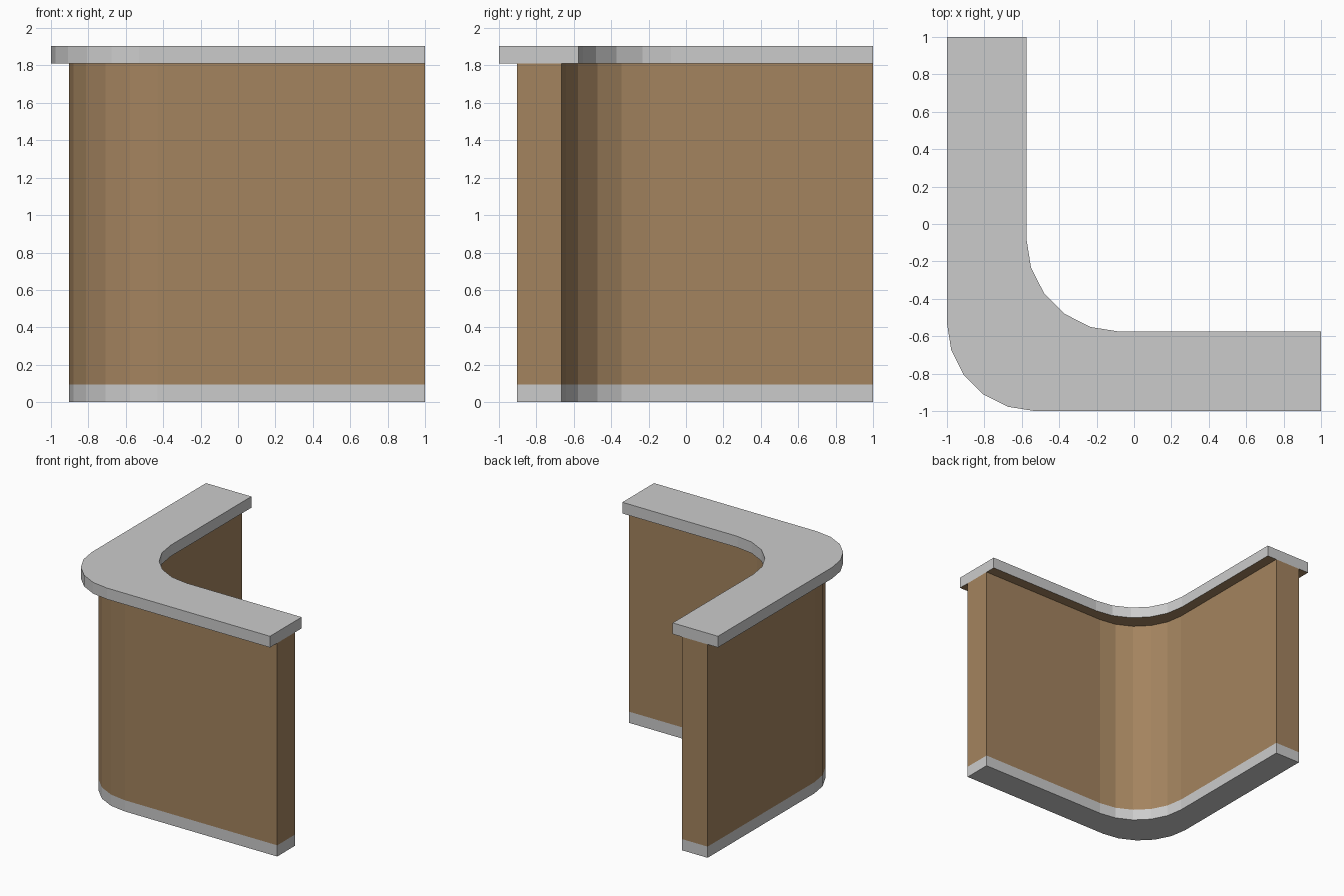
import bpy, bmesh
from math import sin, cos, radians

if "Cube" in bpy.data.objects:
    bpy.data.objects.remove(bpy.data.objects["Cube"])

wood = bpy.data.materials.new("wood")
wood.diffuse_color = (0.368, 0.229, 0.114, 1)
wood.use_nodes = True
wood.node_tree.nodes["Principled BSDF"].inputs["Base Color"].default_value = wood.diffuse_color
grey = bpy.data.materials.new("grey")
grey.diffuse_color = (0.8, 0.8, 0.8, 1)
grey.use_nodes = True
grey.node_tree.nodes["Principled BSDF"].inputs["Base Color"].default_value = grey.diffuse_color


def corner(edge, centre, steps=5):
    """Rounded corner from the left run (x = edge) to the front run (y = edge)."""
    r = centre - edge
    angles = [radians(90 * i / steps) for i in range(steps + 1)]
    return [(centre - r * cos(a), centre - r * sin(a)) for a in angles]


def l_profile(outer, outer_c, inner, inner_c):
    """Counter-clockwise L outline, both arms ending at 1."""
    return ([(outer, 1)] + corner(outer, outer_c) + [(1, outer), (1, inner)]
            + corner(inner, inner_c)[::-1] + [(inner, 1)])


def prism(name, outline, z0, z1, mat, bottom=None, top=None):
    """Extruded outline; bottom and top caps are made only if given a material."""
    bm = bmesh.new()
    lo = [bm.verts.new((x, y, z0)) for x, y in outline]
    hi = [bm.verts.new((x, y, z1)) for x, y in outline]
    n = len(outline)
    mats = [mat] + [m for m in (bottom, top) if m and m != mat]
    for i in range(n):
        j = (i + 1) % n
        bm.faces.new((lo[i], lo[j], hi[j], hi[i]))
    if bottom:
        bm.faces.new(lo[::-1]).material_index = mats.index(bottom)
    if top:
        bm.faces.new(hi).material_index = mats.index(top)
    mesh = bpy.data.meshes.new(name)
    bm.to_mesh(mesh)
    bm.free()
    for m in mats:
        mesh.materials.append(m)
    obj = bpy.data.objects.new(name, mesh)
    bpy.context.collection.objects.link(obj)
    return obj


wall = l_profile(-0.903, -0.43, -0.665, -0.2)
top = l_profile(-1.0, -0.53, -0.575, -0.08)

# Grey plinth, wooden wall and overhanging counter with a wooden underside
prism("plinth", wall, 0, 0.095, grey, bottom=grey)
prism("wall_panel", wall, 0.095, 1.81, wood)
prism("counter_top", top, 1.81, 1.905, grey, bottom=wood, top=grey)
